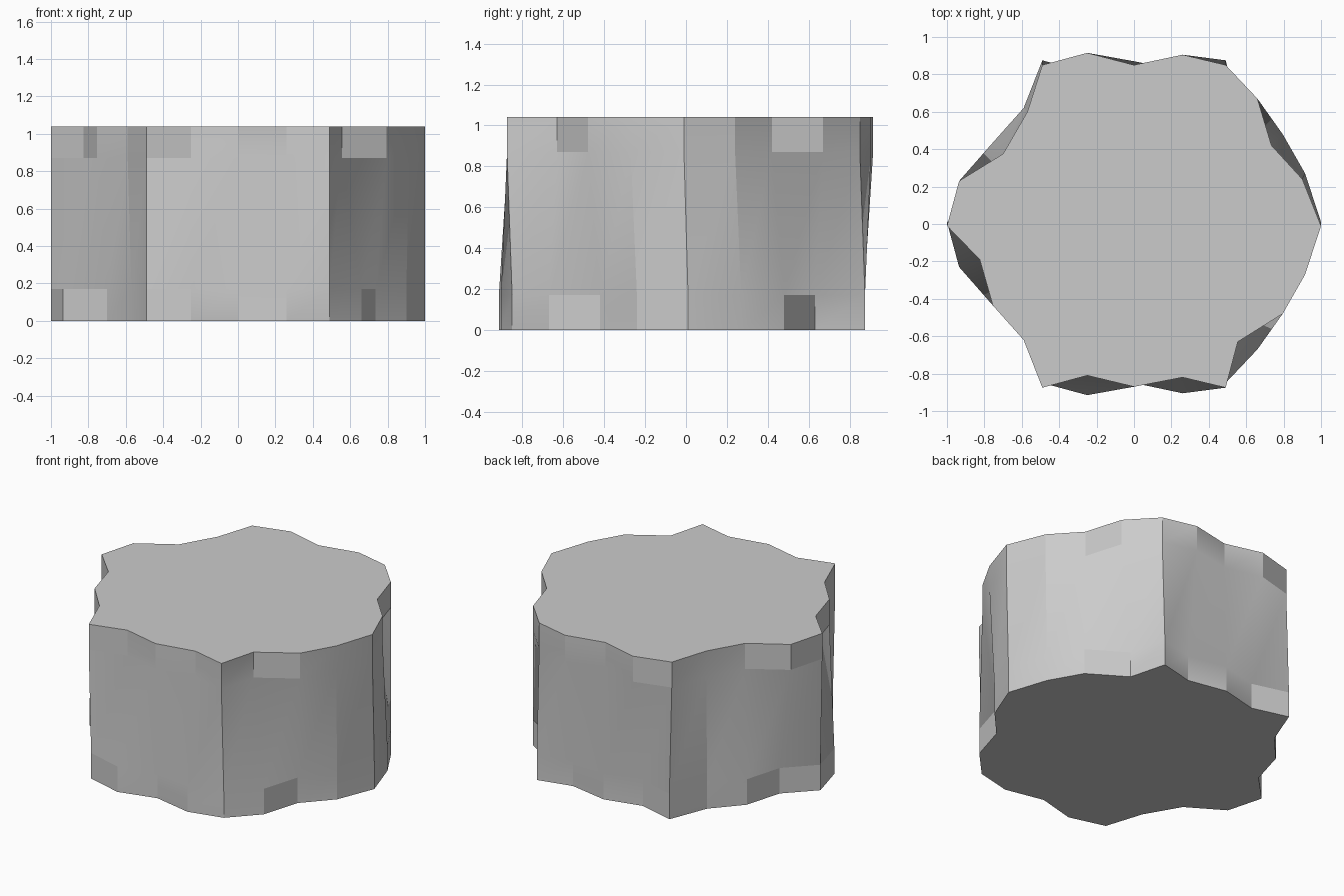
import bpy, bmesh, math

if "Cube" in bpy.data.objects:
    bpy.data.objects.remove(bpy.data.objects["Cube"])

# Jagged six-sided outline of the top face, counter-clockwise
outline = [
    (1.0, -0.01), (0.90, 0.24), (0.735, 0.42), (0.66, 0.67),
    (0.49, 0.85), (0.26, 0.905), (0.0, 0.85), (-0.25, 0.915),
    (-0.49, 0.85), (-0.57, 0.60), (-0.70, 0.375), (-0.935, 0.23),
    (-1.0, -0.01), (-0.825, -0.19), (-0.755, -0.435), (-0.59, -0.62),
    (-0.49, -0.875), (-0.25, -0.81), (0.0, -0.87), (0.26, -0.82),
    (0.49, -0.875), (0.555, -0.63), (0.795, -0.48), (0.915, -0.27),
]
n = len(outline)
# The bottom face is the top flipped front to back, matched corner to corner
flipped = [(outline[-i % n][0], -outline[-i % n][1]) for i in range(n)]

# Straight bands at both ends, with the walls twisting between them
bm = bmesh.new()
rings = []
for z, ring in ((0, flipped), (0.17, flipped), (0.87, outline), (1.04, outline)):
    rings.append([bm.verts.new((x, y, z)) for x, y in ring])
for low, high in zip(rings, rings[1:]):
    for i in range(n):
        j = (i + 1) % n
        bm.faces.new((low[i], low[j], high[j], high[i]))

# End caps
bm.faces.new(rings[-1])
bm.faces.new(rings[0][::-1])
bmesh.ops.recalc_face_normals(bm, faces=bm.faces)

mesh = bpy.data.meshes.new("stone_column_block")
bm.to_mesh(mesh)
bm.free()
block = bpy.data.objects.new("stone_column_block", mesh)
bpy.context.collection.objects.link(block)

# Smooth up the walls, crisp between facets
bpy.context.view_layer.objects.active = block
block.select_set(True)
bpy.ops.object.shade_smooth_by_angle(angle=math.radians(15))
